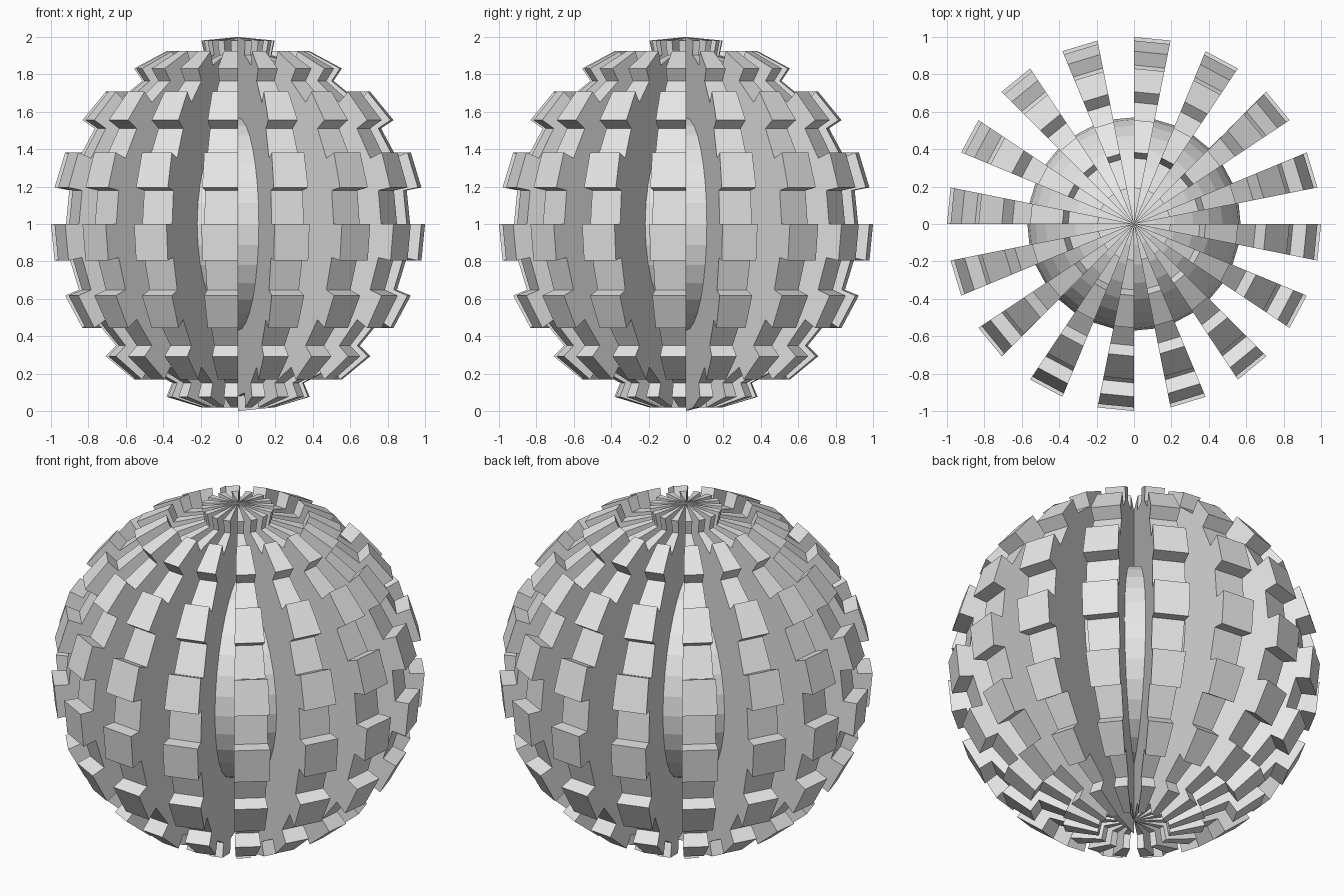
import bpy, bmesh
from math import sin, cos, pi
from mathutils import Vector

cube = bpy.data.objects.get("Cube")
if cube:
    bpy.data.objects.remove(cube, do_unlink=True)

OUTER, GROOVE, CORE = 1.0, 0.92, 0.57
RIBS, BANDS = 16, 16
STEP = pi / 16          # angle of one band and of one rib

grey = bpy.data.materials.new("light_grey")
colour = (0.8, 0.8, 0.8, 1)
grey.diffuse_color = colour
grey.use_nodes = True
grey.node_tree.nodes["Principled BSDF"].inputs["Base Color"].default_value = colour


def finish(bm, name):
    bmesh.ops.remove_doubles(bm, verts=bm.verts, dist=1e-5)
    bmesh.ops.recalc_face_normals(bm, faces=bm.faces)
    mesh = bpy.data.meshes.new(name)
    bm.to_mesh(mesh)
    bm.free()
    mesh.materials.append(grey)
    obj = bpy.data.objects.new(name, mesh)
    bpy.context.collection.objects.link(obj)
    return obj


def rib_profile(raised_foot):
    """Stepped half-circle from the top pole down, as (radius, height)."""
    points = []
    for band in range(BANDS):
        raised = band % 2 == 0 or (raised_foot and band == BANDS - 1)
        r = OUTER if raised else GROOVE
        for edge in (band, band + 1):
            p = (r * sin(edge * STEP), 1 + r * cos(edge * STEP))
            if not points or (Vector(p) - Vector(points[-1])).length > 1e-5:
                points.append(p)
    return points


def make_rib(name, start, raised_foot=False):
    bm = bmesh.new()
    profile = rib_profile(raised_foot)
    sides = []
    for angle in (start, start + STEP):
        sides.append([bm.verts.new((r * cos(angle), r * sin(angle), z))
                      for r, z in profile])
    a, b = sides
    bm.faces.new(a)
    bm.faces.new(b[::-1])
    for i in range(len(profile) - 1):
        bm.faces.new((a[i], b[i], b[i + 1], a[i + 1]))
    return finish(bm, name)


# Ring of wedge ribs; a single one keeps its foot block at the lower pole
for i in range(RIBS):
    make_rib(f"rib_{i + 1}", (2 * i - 1) * STEP, raised_foot=(i == 1))

# Inner core ball
bm = bmesh.new()
bmesh.ops.create_uvsphere(bm, u_segments=32, v_segments=16, radius=CORE)
bmesh.ops.translate(bm, verts=bm.verts, vec=(0, 0, 1))
finish(bm, "core_ball")
